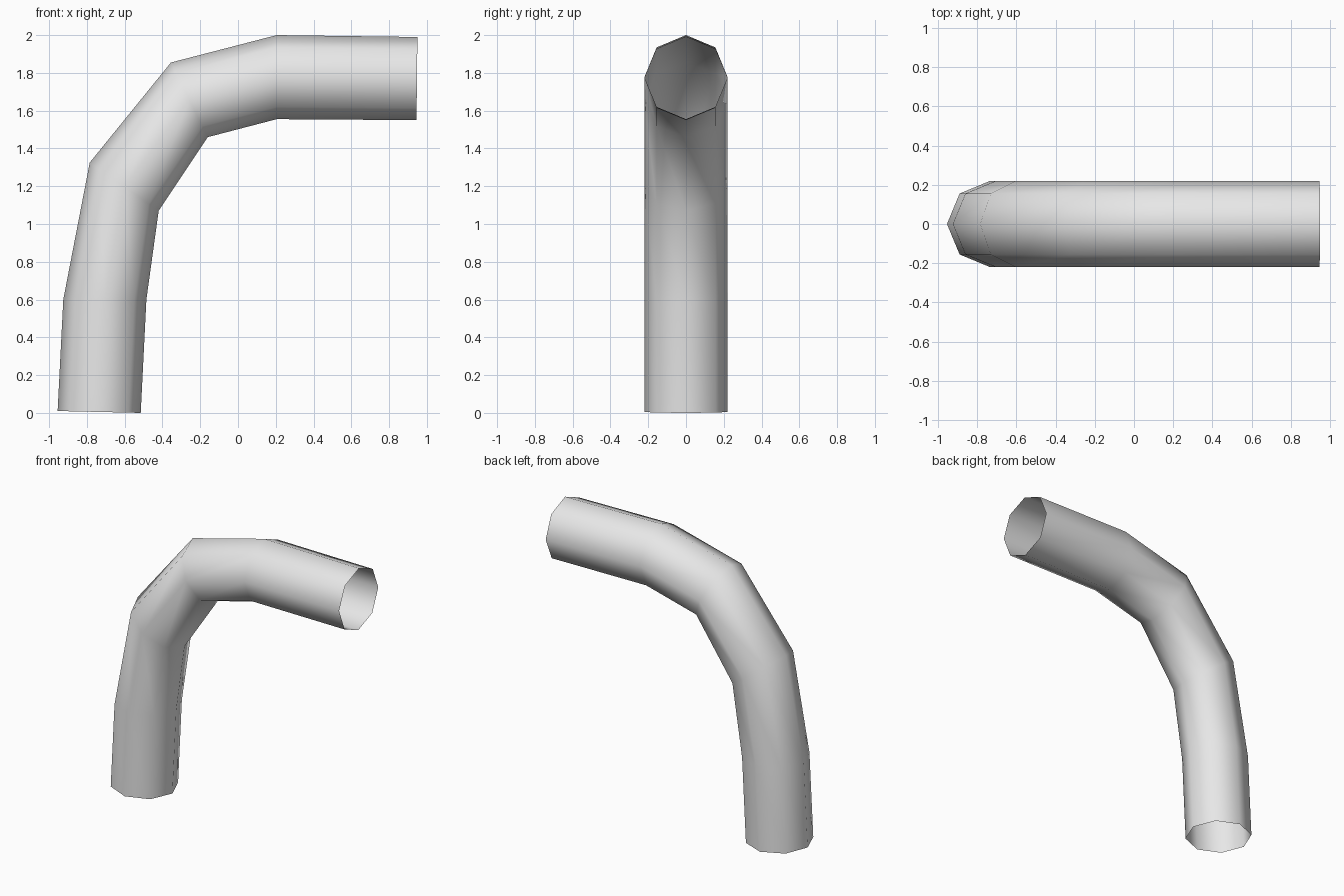
import bpy
import bmesh
import math
from mathutils import Vector

cube = bpy.data.objects.get("Cube")
if cube:
    bpy.data.objects.remove(cube, do_unlink=True)

SIDES = 8
RADIUS = 0.22

# Outer and inner bend profile, as (x, z) pairs from the foot to the mouth
OUTER = [(-0.955, 0.01), (-0.925, 0.6), (-0.785, 1.325),
         (-0.355, 1.855), (0.205, 2.0), (0.95, 1.99)]
INNER = [(-0.515, 0.0), (-0.485, 0.6), (-0.42, 1.07),
         (-0.16, 1.46), (0.205, 1.555), (0.945, 1.55)]

# Plain grey material
grey = bpy.data.materials.new("plain_grey")
grey.use_nodes = True
colour = (0.8, 0.8, 0.8, 1.0)
grey.diffuse_color = colour
grey.node_tree.nodes["Principled BSDF"].inputs["Base Color"].default_value = colour


def add_ring(bm, outer, inner):
    """Octagonal section spanning the outer and inner bend points."""
    a = Vector((outer[0], 0, outer[1]))
    b = Vector((inner[0], 0, inner[1]))
    centre, half = (a + b) / 2, (a - b) / 2
    side = Vector((0, RADIUS, 0))
    angles = [math.tau * i / SIDES for i in range(SIDES)]
    return [bm.verts.new(centre + half * math.cos(t) + side * math.sin(t))
            for t in angles]


# Bent open tube, lofted through the sections
bm = bmesh.new()
rings = [add_ring(bm, o, i) for o, i in zip(OUTER, INNER)]
for low, high in zip(rings, rings[1:]):
    for i in range(SIDES):
        j = (i + 1) % SIDES
        bm.faces.new((low[i], high[i], high[j], low[j]))

# Outward normals: the first face lies on the outer (-x) side
bm.normal_update()
first = next(iter(bm.faces))
if first.normal.x > 0:
    bmesh.ops.reverse_faces(bm, faces=bm.faces[:])
for face in bm.faces:
    face.smooth = True

mesh = bpy.data.meshes.new("bent_pipe")
bm.to_mesh(mesh)
bm.free()
mesh.materials.append(grey)
pipe = bpy.data.objects.new("bent_pipe", mesh)
bpy.context.collection.objects.link(pipe)
